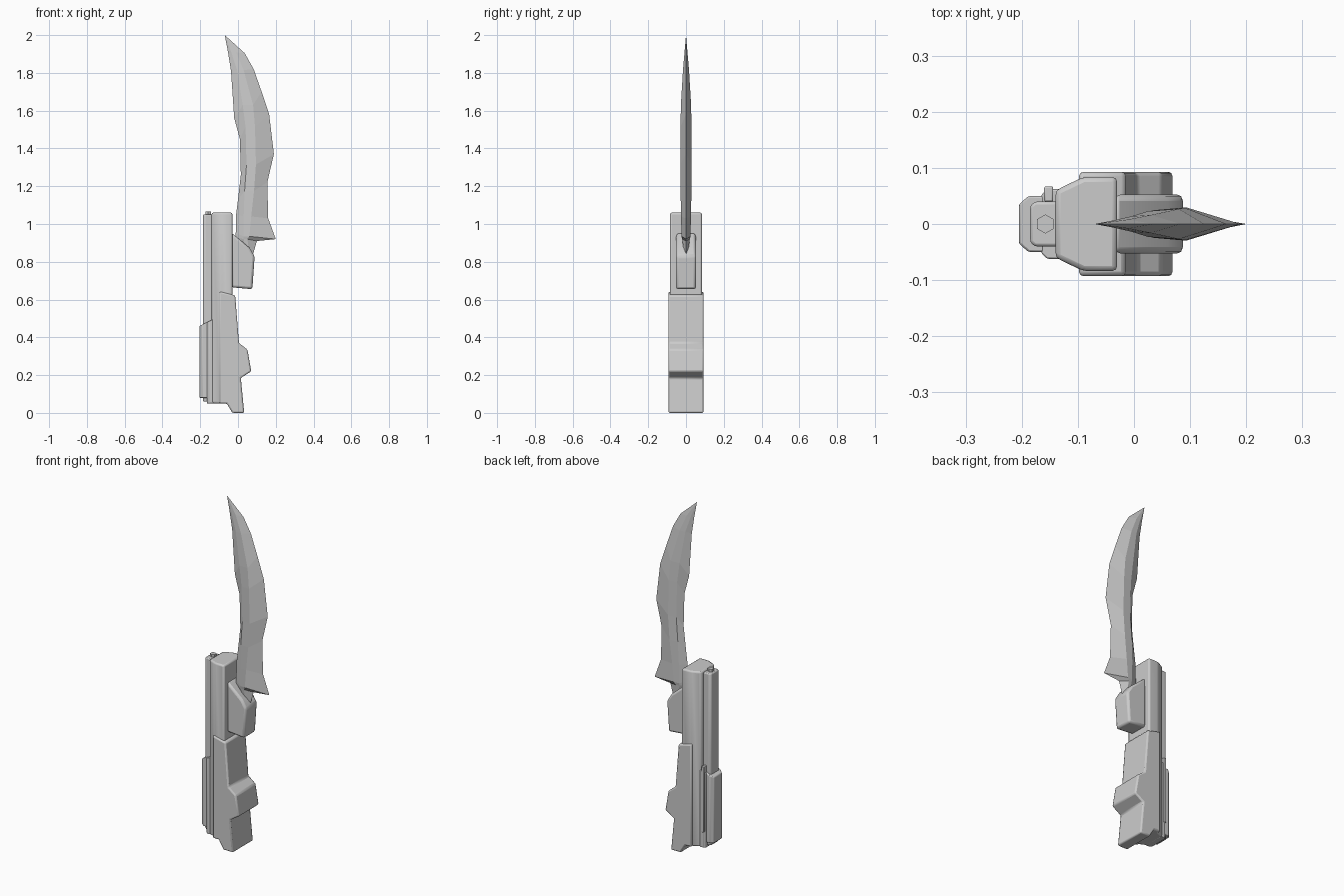
import bpy
import bmesh

cube = bpy.data.objects.get("Cube")
if cube:
    bpy.data.objects.remove(cube, do_unlink=True)

steel = bpy.data.materials.new("grey_steel")
steel.use_nodes = True
GREY = (0.6, 0.6, 0.6, 1)
steel.diffuse_color = GREY
steel.node_tree.nodes["Principled BSDF"].inputs["Base Color"].default_value = GREY


def finish(name, bm, bevel=0.0):
    """Turn a bmesh into a named object with softened edges."""
    bmesh.ops.recalc_face_normals(bm, faces=bm.faces)
    mesh = bpy.data.meshes.new(name)
    bm.to_mesh(mesh)
    bm.free()
    mesh.materials.append(steel)
    obj = bpy.data.objects.new(name, mesh)
    bpy.context.collection.objects.link(obj)
    if bevel:
        mod = obj.modifiers.new("soft_edges", "BEVEL")
        mod.width = bevel
        mod.segments = 2
        mod.limit_method = "ANGLE"
        mod.angle_limit = 0.4
        bpy.ops.object.select_all(action="DESELECT")
        obj.select_set(True)
        bpy.context.view_layer.objects.active = obj
        bpy.ops.object.shade_smooth_by_angle(angle=0.6)
    return obj


def prism(name, pts, lo, hi, axis="z", bevel=0.005, slope=0.0):
    """Extrude a profile along an axis; slope tilts the top of a z prism."""
    bm = bmesh.new()

    def place(a, b, t):
        if axis == "y":
            return (a, t, b)
        return (a, b, t + (slope * (a - pts[0][0]) if t == hi else 0))

    rings = [[bm.verts.new(place(a, b, t)) for a, b in pts] for t in (lo, hi)]
    bm.faces.new(rings[0])
    bm.faces.new(rings[1])
    for i in range(len(pts)):
        j = (i + 1) % len(pts)
        bm.faces.new((rings[0][i], rings[0][j], rings[1][j], rings[1][i]))
    return finish(name, bm, bevel)


def mirrored(half):
    """Close a plan profile given on its +y side."""
    return half + [(x, -y) for x, y in reversed(half)]


# Long body with tapered back
prism("housing", mirrored([(-0.14, 0.06), (-0.09, 0.084), (-0.03, 0.084)]),
      0.05, 1.06, bevel=0.009)

# Back rail, its bolt and the lower cover
prism("back_rail", mirrored([(-0.185, 0.032), (-0.177, 0.04), (-0.13, 0.04)]),
      0.06, 1.05)
bpy.ops.mesh.primitive_cylinder_add(vertices=6, radius=0.017, depth=0.03,
                                    location=(-0.158, 0, 1.05))
bolt = bpy.context.object
bolt.name = "rail_bolt"
bolt.data.materials.append(steel)
prism("rail_base", mirrored([(-0.165, 0.052), (-0.155, 0.062), (-0.13, 0.062)]),
      0.05, 0.48, bevel=0.003, slope=0.5)
prism("back_cover", mirrored([(-0.205, 0.035), (-0.188, 0.05), (-0.16, 0.05)]),
      0.08, 0.46, bevel=0.004, slope=0.5)
prism("side_strip", [(-0.16, 0.04), (-0.16, 0.067), (-0.144, 0.067), (-0.144, 0.04)],
      0.14, 0.52, bevel=0.003)

# Stepped grip shell
prism("grip_shell",
      [(-0.098, 0.05), (-0.098, 0.643), (-0.015, 0.622), (0.005, 0.37),
       (0.05, 0.335), (0.07, 0.22), (0.015, 0.185), (0.033, 0.0),
       (-0.03, 0.0), (-0.06, 0.05)], -0.093, 0.093, axis="y", bevel=0.008)

# Blade holder
prism("blade_holder",
      [(-0.035, 0.665), (-0.035, 0.955), (0.06, 0.875), (0.088, 0.83),
       (0.076, 0.655)], -0.053, 0.053, axis="y", bevel=0.012)

# Curved blade: height, back edge, back ridge, front ridge, cutting edge, thickness
rows = [
    (0.86, 0.84, 0.03, 0.045, 0.06, 0.08, 0.012),
    (0.93, 0.91, -0.012, 0.03, 0.05, 0.1, 0.02),
    (0.95, 0.92, -0.012, 0.03, 0.06, 0.2, 0.024),
    (1.05, 1.03, -0.01, 0.03, 0.07, 0.16, 0.026),
    (1.13, 1.22, 0.0, 0.035, 0.085, 0.155, 0.029),
    (1.26, 1.37, 0.015, 0.045, 0.095, 0.19, 0.029),
    (1.45, 1.58, 0.01, 0.04, 0.09, 0.165, 0.029),
    (1.56, 1.7, -0.02, 0.025, 0.08, 0.125, 0.027),
    (1.81, 1.82, -0.037, -0.005, 0.03, 0.083, 0.016),
    (1.91, 1.905, -0.053, -0.035, -0.01, 0.035, 0.008),
]
bm = bmesh.new()
loops = []
for zb, zf, back, r1, r2, front, half in rows:
    mid = (zb + zf) / 2
    loops.append([bm.verts.new(p) for p in (
        (back, 0, zb), (r1, half * 0.85, mid), (r2, half, mid), (front, 0, zf),
        (r2, -half, mid), (r1, -half * 0.85, mid))])
for low, high in zip(loops, loops[1:]):
    for i in range(6):
        j = (i + 1) % 6
        bm.faces.new((low[i], low[j], high[j], high[i]))
bm.faces.new(loops[0])
tip = bm.verts.new((-0.07, 0, 2.0))
for i in range(6):
    bm.faces.new((loops[-1][i], loops[-1][(i + 1) % 6], tip))
finish("blade", bm)
